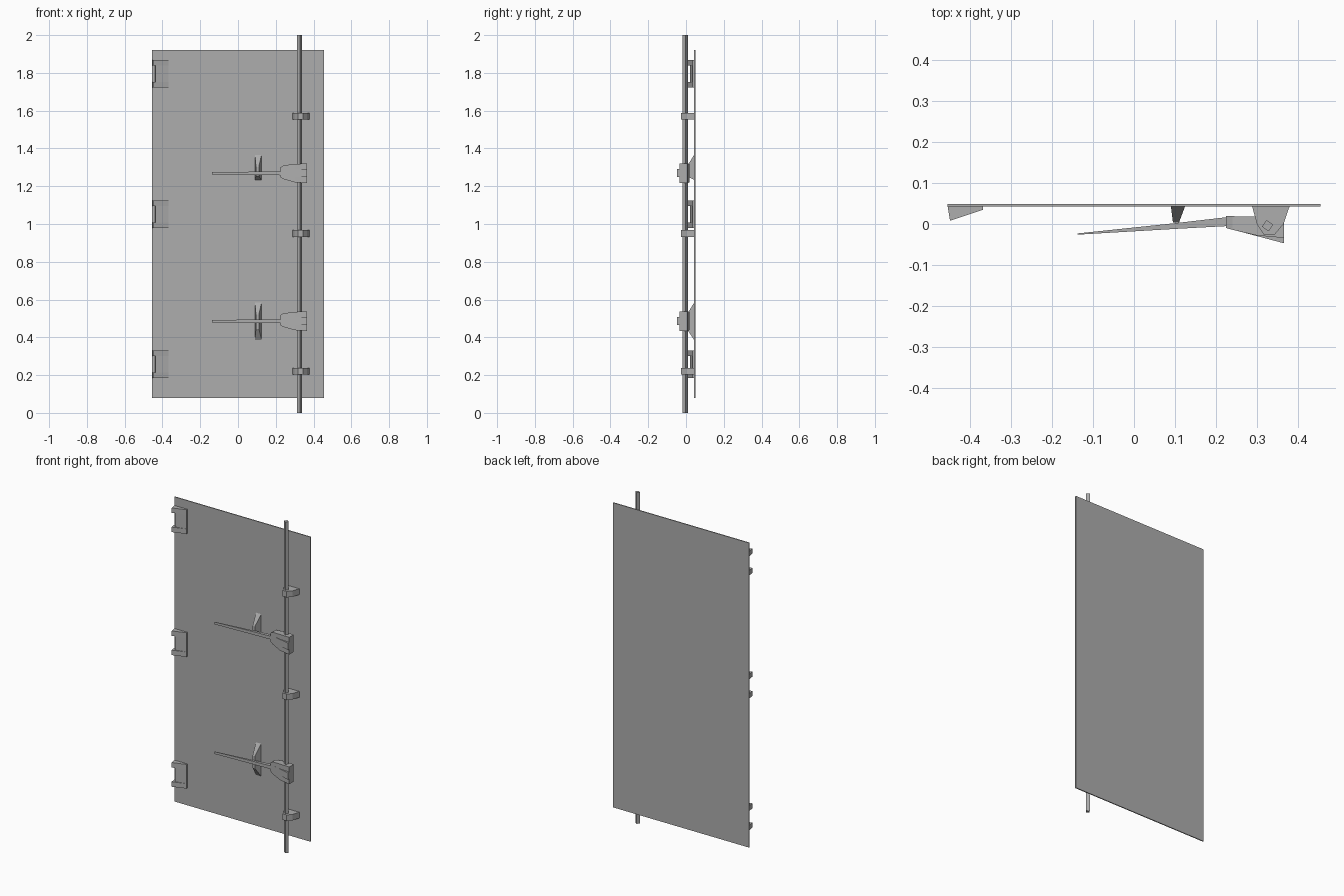
import bpy, bmesh, math

if "Cube" in bpy.data.objects:
    bpy.data.objects.remove(bpy.data.objects["Cube"], do_unlink=True)

steel = bpy.data.materials.new("plain grey steel")
steel.use_nodes = True
GREY = (0.42, 0.42, 0.42, 1)
steel.diffuse_color = GREY
steel.node_tree.nodes["Principled BSDF"].inputs["Base Color"].default_value = GREY


def finish(name, bm):
    bmesh.ops.recalc_face_normals(bm, faces=bm.faces)
    mesh = bpy.data.meshes.new(name)
    bm.to_mesh(mesh)
    bm.free()
    mesh.materials.append(steel)
    ob = bpy.data.objects.new(name, mesh)
    bpy.context.collection.objects.link(ob)
    return ob


def loft(name, rings):
    """Skin a closed solid through rings of equal length."""
    bm = bmesh.new()
    loops = [[bm.verts.new(p) for p in ring] for ring in rings]
    n = len(loops[0])
    for a, b in zip(loops, loops[1:]):
        for i in range(n):
            j = (i + 1) % n
            bm.faces.new((a[i], a[j], b[j], b[i]))
    bm.faces.new(loops[0])
    bm.faces.new(loops[-1])
    return finish(name, bm)


def plan(name, outline, z0, z1):
    """Extrude an xy outline upward."""
    return loft(name, [[(x, y, z) for x, y in outline] for z in (z0, z1)])


def beam(name, stations):
    """Rectangular sections along x: (x, y0, y1, z0, z1)."""
    return loft(name, [[(x, a, c), (x, b, c), (x, b, d), (x, a, d)]
                       for x, a, b, c, d in stations])


# Door sheet
beam("door_panel", [(x, 0.043, 0.049, 0.08, 1.92) for x in (-0.455, 0.455)])

# Square lock rod, turned on its axis
rod = [(0.326 + 0.014 * math.cos(a), -0.004 + 0.014 * math.sin(a))
       for a in (math.radians(k * 90 + 10) for k in range(4))]
plan("lock_rod", rod, 0, 2)

# Rod guides
guide = [(0.288, 0.044), (0.3, 0), (0.317, -0.026), (0.343, -0.026),
         (0.365, 0), (0.38, 0.044)]
for i, z in enumerate((0.22, 0.95, 1.57)):
    plan(f"rod_guide_{i + 1}", guide, z - 0.018, z + 0.018)

# Hinges: two prongs with a shallower leaf between them
prong = [(-0.455, 0.044), (-0.449, 0.008), (-0.368, 0.035), (-0.368, 0.044)]
leaf = [(-0.44, 0.044), (-0.436, 0.02), (-0.368, 0.035), (-0.368, 0.044)]
for i, z in enumerate((0.257, 1.052, 1.795)):
    plan(f"hinge_{i + 1}_lower_prong", prong, z - 0.073, z - 0.043)
    plan(f"hinge_{i + 1}_upper_prong", prong, z + 0.043, z + 0.073)
    plan(f"hinge_{i + 1}_leaf", leaf, z - 0.043, z + 0.043)

# Lock handles: hub, raised boss, tapered lever and catch
for name, z, drop in (("lower", 0.485, 0.1), ("upper", 1.268, 0.035)):
    beam(f"{name}_hub", [(0.225, -0.01, 0.019, z - 0.022, z + 0.032),
                         (0.24, -0.014, 0.019, z - 0.03, z + 0.042),
                         (0.3, -0.028, 0.018, z - 0.047, z + 0.05),
                         (0.366, -0.034, 0.008, z - 0.052, z + 0.052)])
    beam(f"{name}_hub_boss", [(0.23, -0.011, 0, z - 0.015, z + 0.02),
                              (0.366, -0.047, -0.02, z - 0.02, z + 0.022)])
    beam(f"{name}_lever", [(-0.138, -0.026, -0.023, z - 0.007, z + 0.007),
                           (0.1, -0.012, 0.002, z - 0.009, z + 0.009),
                           (0.23, -0.005, 0.017, z - 0.01, z + 0.01)])
    # Catch flares from a narrow tip out to the sheet
    loft(f"{name}_catch", [
        [(0.09, 0.044, z - drop), (0.125, 0.044, z - drop),
         (0.125, 0.044, z + 0.1), (0.09, 0.044, z + 0.1)],
        [(0.095, 0.004, z - drop * 0.4), (0.11, 0.004, z - drop * 0.4),
         (0.11, 0.004, z + 0.035), (0.095, 0.004, z + 0.035)]])
